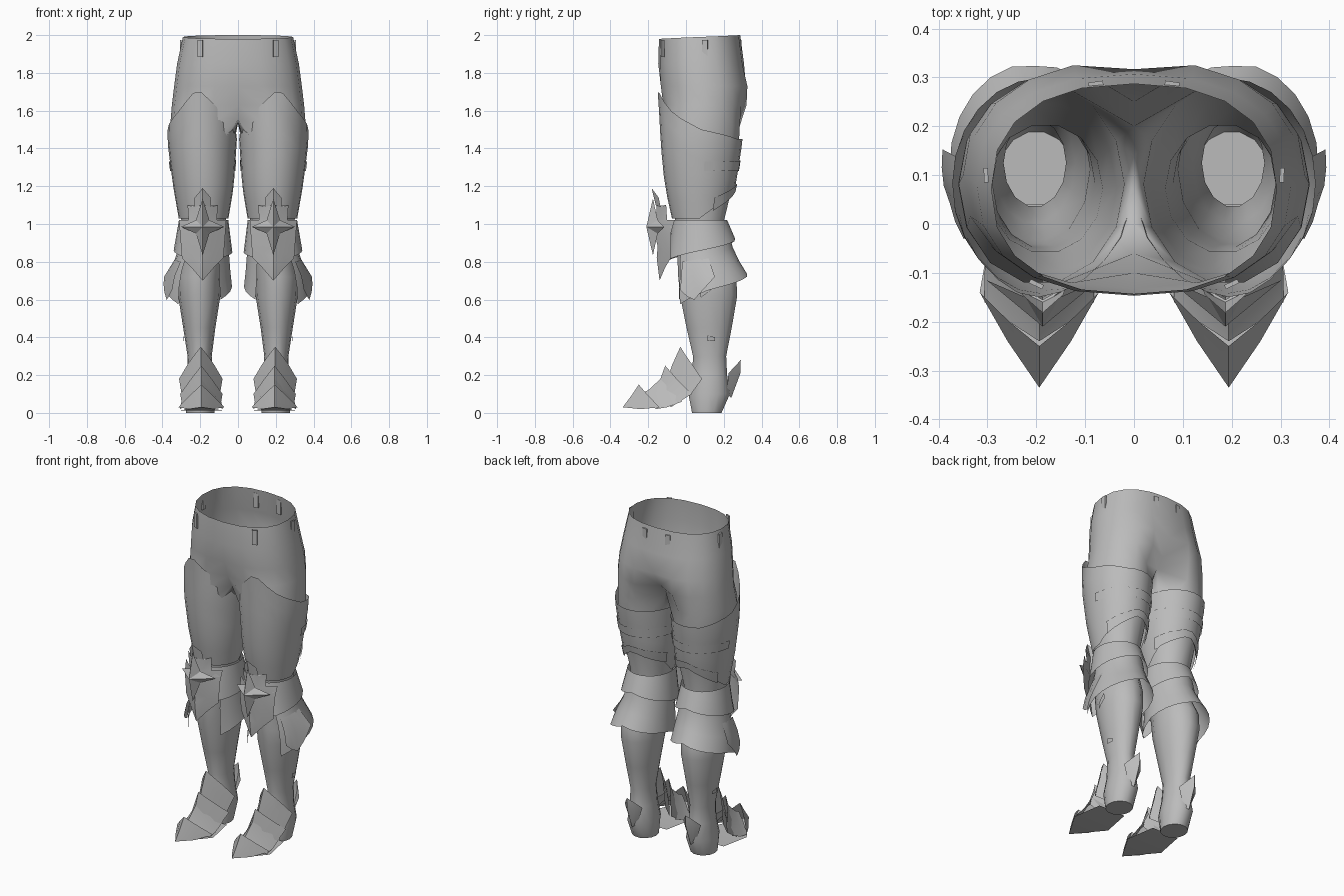
import bpy, bmesh
from math import sin, cos, radians, pi, copysign
from mathutils import Matrix

if "Cube" in bpy.data.objects:
    bpy.data.objects.remove(bpy.data.objects["Cube"])

steel = bpy.data.materials.new("grey_steel")
steel.use_nodes = True
steel.diffuse_color = (0.5, 0.5, 0.5, 1)
steel.node_tree.nodes["Principled BSDF"].inputs["Base Color"].default_value = (0.5, 0.5, 0.5, 1)

# Leg cross-sections: height, centre x, half width, front y, back y
LEG = [
    (1.72, .195, .15, -.138, .32), (1.52, .187, .172, -.125, .29),
    (1.43, .19, .17, -.122, .285), (1.2, .183, .148, -.1, .25),
    (1.02, .182, .118, -.06, .205), (.85, .185, .105, -.05, .215),
    (.72, .205, .115, -.045, .27), (.62, .205, .112, -.035, .275),
    (.45, .205, .085, 0, .245), (.3, .203, .064, .035, .215),
    (.2, .2, .068, .03, .22), (.1, .2, .085, .01, .235), (0, .2, .075, .03, .19),
]


def finish(name, bm, angle=40, mirror=True):
    """Turn a bmesh into a named, shaded and mirrored object."""
    bmesh.ops.remove_doubles(bm, verts=bm.verts, dist=.0005)
    bmesh.ops.recalc_face_normals(bm, faces=bm.faces)
    mesh = bpy.data.meshes.new(name)
    bm.to_mesh(mesh)
    bm.free()
    mesh.materials.append(steel)
    mesh.polygons.foreach_set("use_smooth", [True] * len(mesh.polygons))
    mesh.set_sharp_from_angle(angle=radians(angle))
    obj = bpy.data.objects.new(name, mesh)
    bpy.context.collection.objects.link(obj)
    if mirror:
        mod = obj.modifiers.new("mirror", 'MIRROR')
        mod.use_clip = True
    return obj


def bridge(bm, a, b, closed):
    """Join two equal rows of vertices with quads."""
    n = len(a)
    for i in range(n if closed else n - 1):
        j = (i + 1) % n
        bm.faces.new((a[i], b[i], b[j], a[j]))


def loft(bm, rows, closed=False):
    rings = [[bm.verts.new(p) for p in row] for row in rows]
    for a, b in zip(rings, rings[1:]):
        bridge(bm, a, b, closed)
    return rings


def leg_point(z, deg, grow=0):
    """Point on the leg surface at a height and angle (0 outer, -90 front)."""
    zc = min(max(z, LEG[-1][0]), LEG[0][0])
    for hi, lo in zip(LEG, LEG[1:]):
        if zc >= lo[0]:
            t = (hi[0] - zc) / (hi[0] - lo[0])
            cx, rx, yf, yb = [u + (v - u) * t for u, v in zip(hi[1:], lo[1:])]
            break
    a = radians(deg)
    return (cx + (rx + grow) * cos(a), (yf + yb) / 2 + ((yb - yf) / 2 + grow) * sin(a), z)


def keyed(keys, x):
    """Linear interpolation through (angle, value) pairs."""
    for (x0, v0), (x1, v1) in zip(keys, keys[1:]):
        if x <= x1:
            return v0 + (v1 - v0) * max(0, x - x0) / (x1 - x0)
    return keys[-1][1]


def shell(name, top, bottom, grow_top, grow_bottom, rows=5, step=15):
    """Armour wrapped round the leg, its edges given by angle."""
    start, end = top[0][0], top[-1][0]
    angles = [start + (end - start) * i / round((end - start) / step)
              for i in range(round((end - start) / step) + 1)]
    grid = []
    for r in range(rows):
        t = r / (rows - 1)
        grid.append([leg_point(keyed(top, a) * (1 - t) + keyed(bottom, a) * t, a,
                               grow_top + (grow_bottom - grow_top) * t) for a in angles])
    bm = bmesh.new()
    loft(bm, grid)
    return finish(name, bm)


def folded(name, rows, cx=.19):
    """Ridged plate: rows of ridge y, z, edge y, z and half width."""
    bm = bmesh.new()
    loft(bm, [[(cx - w, ye, ze), (cx - w * .5, yr * .55 + ye * .45, zr * .52 + ze * .48),
               (cx, yr, zr),
               (cx + w * .5, yr * .55 + ye * .45, zr * .52 + ze * .48), (cx + w, ye, ze)]
              for yr, zr, ye, ze, w in rows])
    return finish(name, bm, 25)


# Hips and legs: half a pelvis running into one leg, mirrored
N, ARC = 14, 11
pelvis = []
for z, rx, yf, yb, cleft_front, cleft_back in (
        (1.99, .292, -.143, .287, 0, 0), (1.85, .322, -.147, .307, 0, 0),
        (1.73, .338, -.143, .335, .01, .018), (1.63, .35, -.13, .33, .03, .08)):
    row = []
    for k in range(ARC):
        a = -pi / 2 + pi * k / (ARC - 1)
        x = rx * abs(cos(a)) ** .85
        y = (yf + yb) / 2 + (yb - yf) / 2 * copysign(abs(sin(a)) ** .85, sin(a))
        if k == 0:
            x, y = 0, y + cleft_front
        if k == ARC - 1:
            x, y = 0, y - cleft_back
        row.append((x, y, z + (.01 * sin(a) if z > 1.9 else 0)))
    pelvis.append(row)
ring_angles = [(k - 5) * 360 / N for k in range(N)]
groin = [leg_point(1.52, a) for a in ring_angles]
groin[0], groin[ARC - 1] = (0, -.06, 1.555), (0, .2, 1.575)
for k, y in zip(range(ARC, N), (.14, .07, 0)):
    groin[k] = (0, y, 1.535)
bm = bmesh.new()
upper = loft(bm, pelvis)
lower = loft(bm, [groin] + [[leg_point(r[0], a) for a in ring_angles] for r in LEG[2:]], True)
bridge(bm, upper[-1], lower[0][:ARC], False)
bm.faces.new(lower[-1])
finish("hips_and_legs", bm, 50)

# Thigh armour, pointed at the front and cut short behind
shell("thigh_plate",
      [(-180, 1.45), (-150, 1.52), (-83, 1.72), (-40, 1.58), (0, 1.5), (60, 1.45), (180, 1.45)],
      [(-180, 1.03), (0, 1.03), (30, 1.09), (90, 1.19), (150, 1.12), (180, 1.03)], .013, .012, 7)
shell("thigh_strap", [(5, 1.33), (170, 1.34)], [(5, 1.28), (170, 1.28)], .019, .019, 2)
shell("lower_thigh_strap", [(25, 1.14), (90, 1.22), (160, 1.17)],
      [(25, 1.07), (90, 1.18), (160, 1.1)], .02, .02, 2)

# Flared bands round the knee
shell("knee_band", [(-180, 1.02), (180, 1.02)],
      [(-180, .85), (-90, .8), (0, .86), (90, .92), (180, .85)], .013, .05, 4)
shell("calf_flare", [(-48, .84), (0, .93), (90, .95), (180, .93), (228, .84)],
      [(-48, .575), (0, .65), (90, .735), (180, .67), (228, .6)], .02, .06, 4)
shell("calf_wing", [(-40, .8), (10, .82)], [(-40, .65), (-22, .59), (10, .72)], .035, .075, 3, 10)

# Small calf buckles
shell("calf_buckle", [(-15, .64), (5, .69)], [(-15, .61), (5, .65)], .008, .008, 2, 10)
shell("ankle_buckle", [(-5, .41), (15, .4)], [(-5, .38), (15, .38)], .008, .008, 2, 10)

# Knee guard: two ridged plates behind a raised cross
folded("knee_guard_top", [
    (-.182, 1.19, -.182, 1.19, 0), (-.17, 1.14, -.145, 1.14, .042),
    (-.16, 1.1, -.135, 1.09, .045), (-.155, 1.095, -.105, 1.1, .08),
    (-.16, 1.03, -.1, 1.02, .075), (-.16, .98, -.075, .98, .12)], .187)
folded("knee_guard_bottom", [
    (-.165, 1.02, -.06, 1.02, .125), (-.165, .95, -.08, .95, .12),
    (-.15, .88, -.08, .82, .11), (-.155, .82, -.11, .77, .06),
    (-.14, .7, -.14, .7, 0)], .187)
bm = bmesh.new()
peak = bm.verts.new((.187, -.21, .985))
star = []
for i in range(8):
    a = i * pi / 4
    reach = .05 if i % 2 else (.15 if i in (2, 6) else .115)
    y = -.15 if i % 2 else (-.175 if i in (2, 6) else -.115)
    star.append(bm.verts.new((.187 + reach * cos(a), y, .985 + reach * sin(a))))
for i in range(8):
    bm.faces.new((peak, star[i], star[(i + 1) % 8]))
finish("knee_cross", bm, 25)

# Overlapping foot plates from toe to ankle
folded("toe_plate", [
    (-.335, .03, -.335, .03, 0), (-.29, .09, -.24, .02, .065), (-.25, .15, -.14, .03, .122)], .194)
folded("foot_plate", [
    (-.24, .1, -.16, .02, .112), (-.2, .12, -.1, .03, .112), (-.135, .18, -.02, .06, .105)], .194)
folded("instep_plate", [
    (-.15, .14, -.08, .03, .1), (-.11, .25, .03, .1, .112)], .194)
folded("ankle_plate", [
    (-.1, .17, .02, .09, .1), (-.075, .25, .085, .18, .115), (-.03, .35, .03, .26, .068)], .197)
folded("heel_spur", [
    (.29, .28, .29, .28, 0), (.288, .21, .225, .21, .06), (.24, .08, .215, .1, .02)], .2)

# Sole under the front of the foot
bm = bmesh.new()
bm.faces.new([bm.verts.new((.194 + x, y, z)) for x, y, z in (
    (0, -.335, .03), (.122, -.14, .012), (.09, .04, .015), (-.09, .04, .015), (-.122, -.14, .012))])
bmesh.ops.triangulate(bm, faces=bm.faces)
finish("sole", bm)

# Belt tabs on the waist
for name, x, y, turn in (("back_tab", .078, .287, -8), ("side_tab", .303, .1, 88),
                         ("front_tab", .2, -.123, 25)):
    bm = bmesh.new()
    bmesh.ops.create_cube(bm, size=1, matrix=Matrix.Translation((x, y, 1.93))
                          @ Matrix.Rotation(radians(turn), 4, 'Z') @ Matrix.Diagonal((.03, .009, .09, 1)))
    finish(name, bm)
